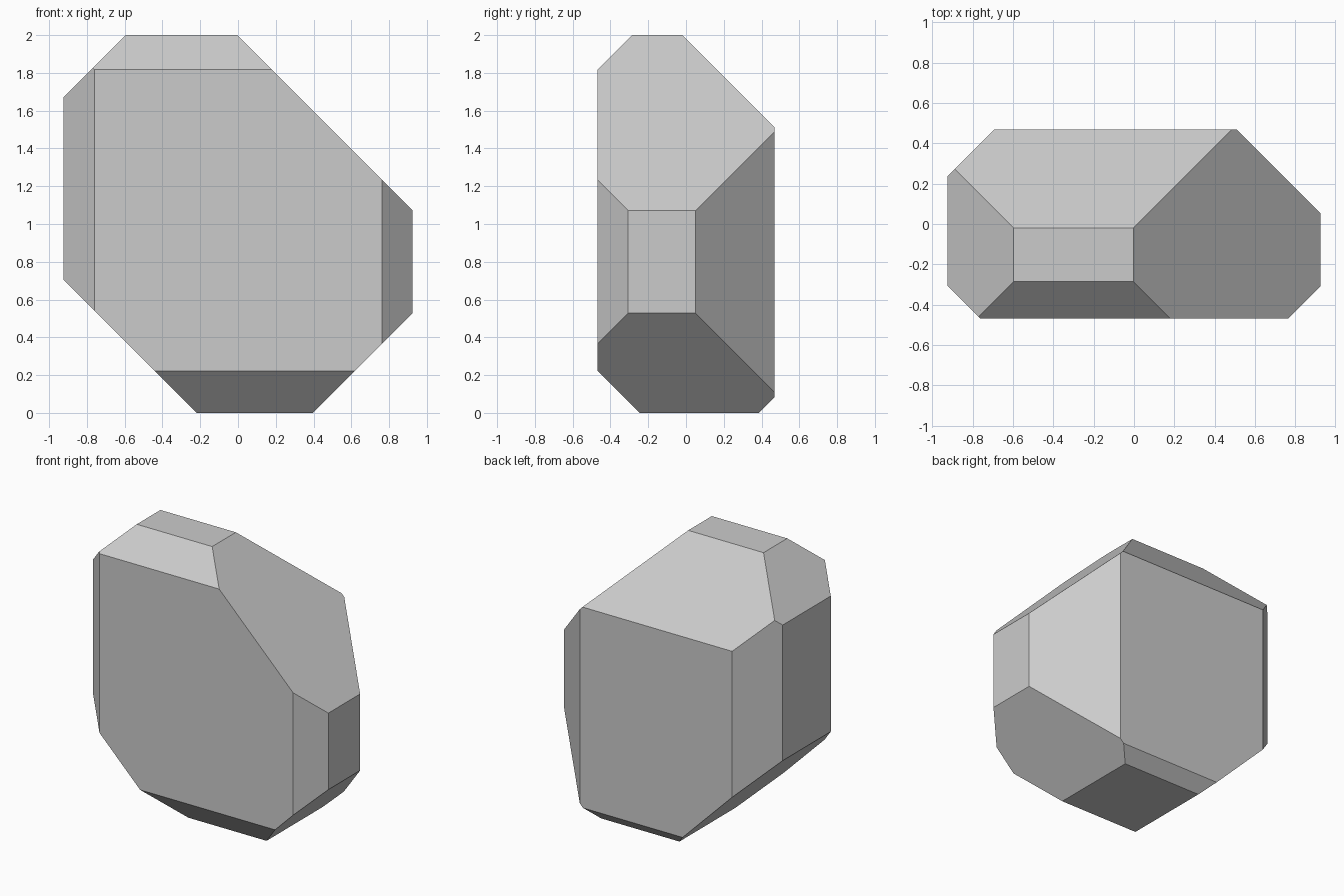
import bpy
import bmesh
from mathutils import Vector

if "Cube" in bpy.data.objects:
    bpy.data.objects.remove(bpy.data.objects["Cube"])

# Starting block, later trimmed along its twelve edges
HX, HY, H = 0.925, 0.469, 2.0
bm = bmesh.new()
bmesh.ops.create_cube(bm, size=1)
for v in bm.verts:
    v.co = Vector((v.co.x * 2 * HX, v.co.y * 2 * HY, (v.co.z + 0.5) * H))


def chamfer(normal, limit):
    """Cut away everything with normal . p > limit and cap the opening."""
    n = Vector(normal)
    cut = bmesh.ops.bisect_plane(
        bm, geom=bm.verts[:] + bm.edges[:] + bm.faces[:], dist=1e-5,
        plane_co=n * (limit / n.length_squared), plane_no=n, clear_outer=True)
    rim = [e for e in cut["geom_cut"] if isinstance(e, bmesh.types.BMEdge)]
    bmesh.ops.holes_fill(bm, edges=rim, sides=0)


# 45-degree facets: direction and distance limit
for normal, limit in (
    ((1, 0, 1), 1.997), ((-1, 0, 1), 2.596),     # top right, top left
    ((1, 0, -1), 0.397), ((-1, 0, -1), 0.218),   # bottom right, bottom left
    ((0, 1, 1), 1.98), ((0, -1, 1), 2.286),      # top back, top front
    ((0, 1, -1), 0.385), ((0, -1, -1), 0.246),   # bottom back, bottom front
    ((1, 1, 0), 0.976), ((1, -1, 0), 1.231),     # right back, right front
    ((-1, 1, 0), 1.16), ((-1, -1, 0), 1.23),     # left back, left front
):
    chamfer(normal, limit)

bmesh.ops.recalc_face_normals(bm, faces=bm.faces[:])
mesh = bpy.data.meshes.new("faceted_stone")
bm.to_mesh(mesh)
bm.free()
bpy.context.collection.objects.link(bpy.data.objects.new("faceted_stone", mesh))
